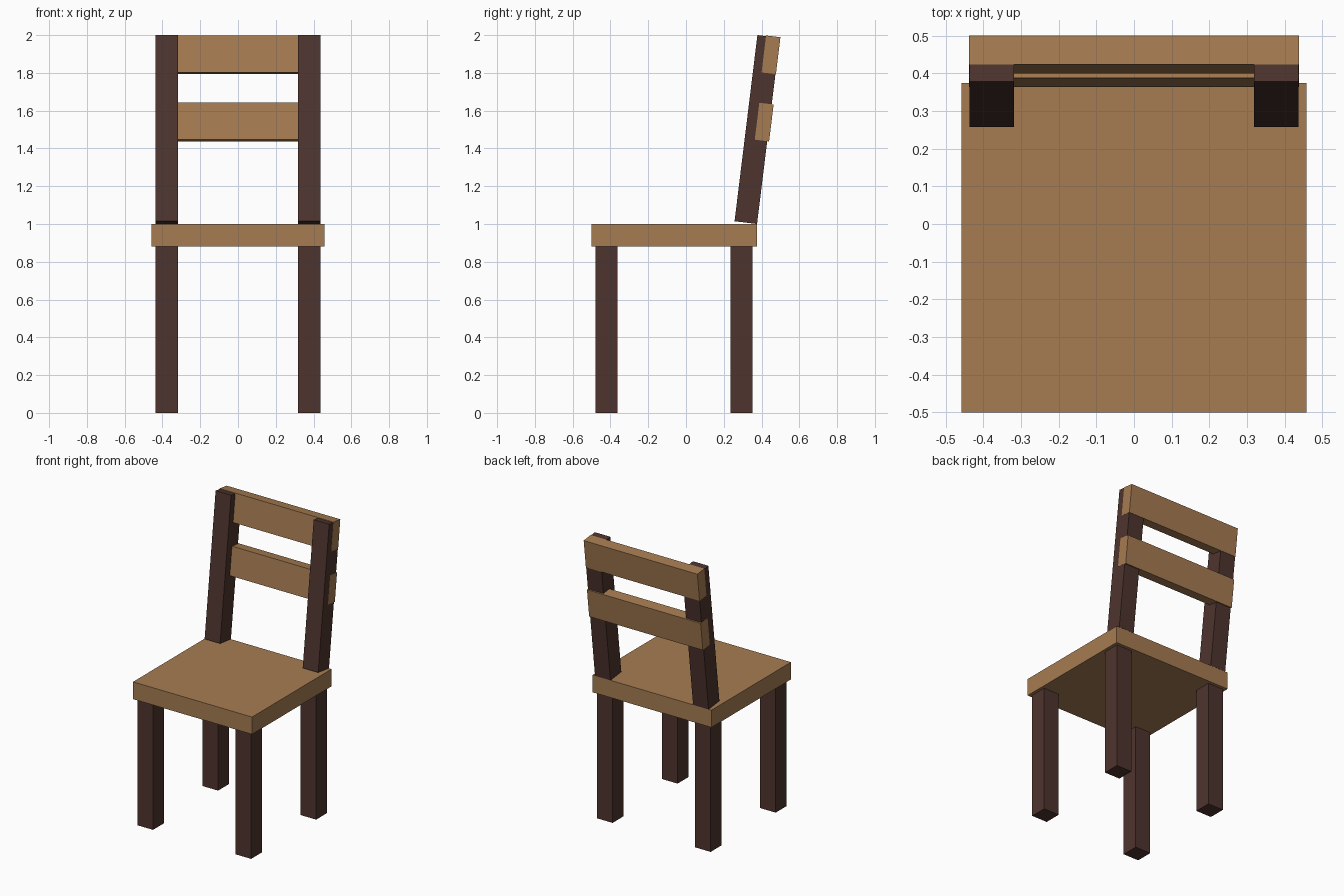
import bpy, bmesh, math
from mathutils import Matrix, Vector

if "Cube" in bpy.data.objects:
    bpy.data.objects.remove(bpy.data.objects["Cube"])


def material(name, rgb):
    m = bpy.data.materials.new(name)
    m.diffuse_color = (*rgb, 1.0)
    m.use_nodes = True
    m.node_tree.nodes["Principled BSDF"].inputs["Base Color"].default_value = m.diffuse_color
    return m


light_wood = material("light wood", (0.381, 0.202, 0.0844))
dark_wood = material("dark wood", (0.0762, 0.0343, 0.0273))


def box(name, lo, hi, mat, origin=(0, 0, 0), tilt=0.0):
    """Box between two corners, leaned back about x, then moved to origin."""
    lo, hi = Vector(lo), Vector(hi)
    bm = bmesh.new()
    bmesh.ops.create_cube(bm, size=1.0)
    bm.transform(Matrix.Translation((lo + hi) / 2) @ Matrix.Diagonal((*(hi - lo), 1)))
    bm.transform(Matrix.Translation(origin) @ Matrix.Rotation(-tilt, 4, 'X'))
    mesh = bpy.data.meshes.new(name)
    bm.to_mesh(mesh)
    bm.free()
    mesh.materials.append(mat)
    ob = bpy.data.objects.new(name, mesh)
    bpy.context.collection.objects.link(ob)
    return ob


LEAN = math.radians(7.0)
X_IN, X_OUT = 0.318, 0.437

# Seat slab
box("seat", (-0.458, -0.5, 0.88), (0.458, 0.375, 1.0), light_wood)

for side, sx in (("left", -1), ("right", 1)):
    x0, x1 = sorted((sx * X_IN, sx * X_OUT))
    # Straight legs
    box(f"front_leg_{side}", (x0, -0.48, 0), (x1, -0.362, 0.88), dark_wood)
    box(f"back_leg_{side}", (x0, 0.235, 0), (x1, 0.353, 0.88), dark_wood)
    # Leaning back posts, origin at the lower front edge
    box(f"back_post_{side}", (x0, 0, 0), (x1, 0.12, 0.993), dark_wood,
        (0, 0.257, 1.0146), LEAN)

# Back slats, origin at the upper front edge, let into the rear of the posts
for name, y, z in (("top_slat", 0.424, 1.998), ("lower_slat", 0.388, 1.642)):
    box(name, (-X_OUT - 0.0005, 0, -0.197), (X_OUT + 0.0005, 0.0765, 0), light_wood,
        (0, y, z), LEAN)
